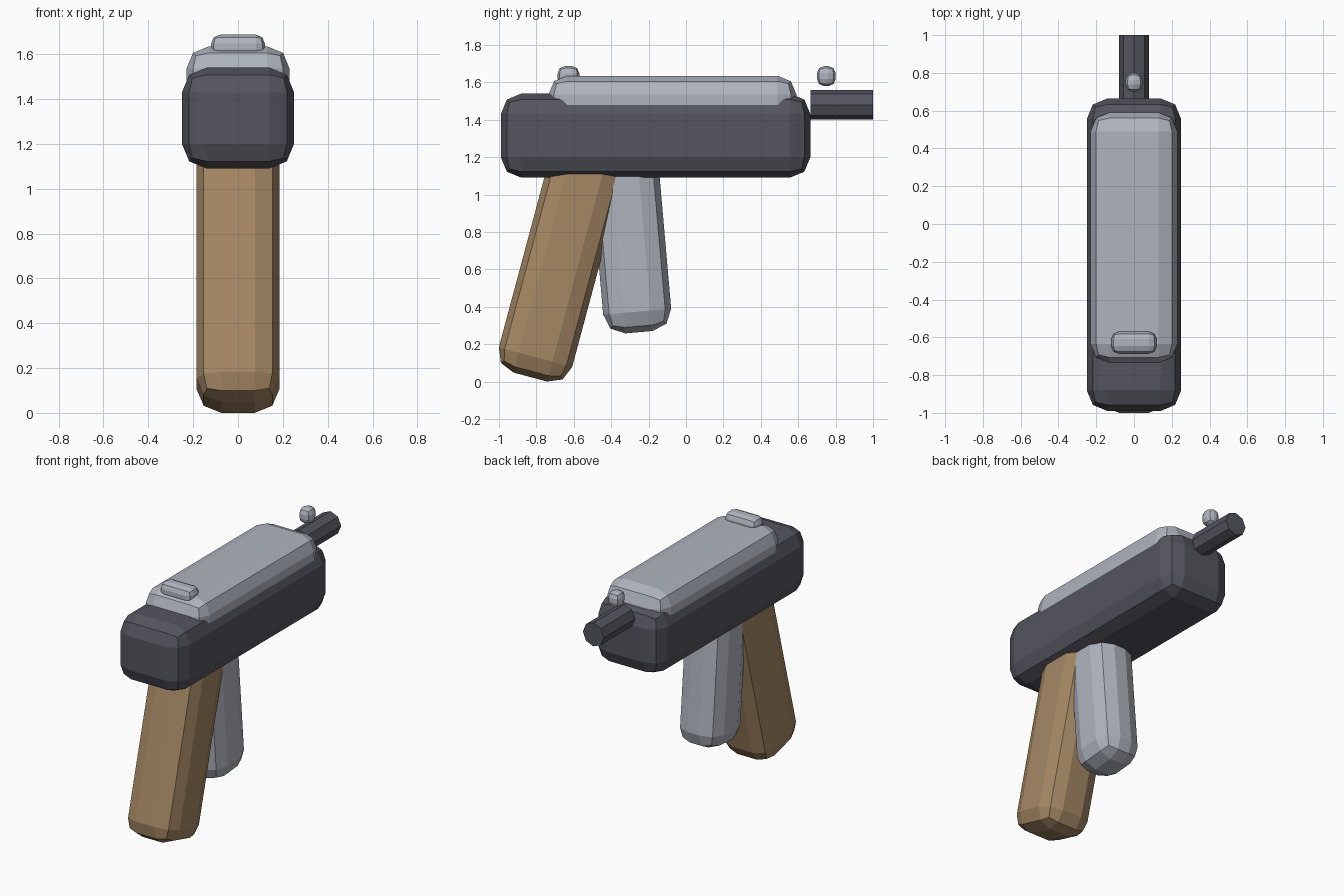
import bpy, bmesh
from math import radians, pi
from mathutils import Matrix, Vector

if "Cube" in bpy.data.objects:
    bpy.data.objects.remove(bpy.data.objects["Cube"])


def material(name, rgb):
    m = bpy.data.materials.new(name)
    m.diffuse_color = (*rgb, 1)
    m.use_nodes = True
    m.node_tree.nodes["Principled BSDF"].inputs["Base Color"].default_value = m.diffuse_color
    return m


DARK = material("dark_metal", (0.09, 0.09, 0.115))
LIGHT = material("light_metal", (0.43, 0.456, 0.515))
WOOD = material("brown_grip", (0.376, 0.246, 0.127))


def finish(bm, name, mat, loc, tilt=0):
    bmesh.ops.recalc_face_normals(bm, faces=bm.faces)
    me = bpy.data.meshes.new(name)
    bm.to_mesh(me)
    bm.free()
    me.materials.append(mat)
    ob = bpy.data.objects.new(name, me)
    ob.location = loc
    ob.rotation_euler.x = tilt
    bpy.context.collection.objects.link(ob)
    return ob


def rounded_box(name, mat, half_x, y, z, bevel, tilt=0):
    """Two-step bevelled box; y and z ranges are measured in the frame tilted about x."""
    size = (2 * half_x, y[1] - y[0], z[1] - z[0])
    bm = bmesh.new()
    bmesh.ops.create_cube(bm, size=1, matrix=Matrix.Diagonal((*size, 1)))
    bmesh.ops.bevel(bm, geom=bm.edges[:], offset=bevel, segments=2,
                    profile=0.5, affect='EDGES')
    centre = Vector((0, sum(y) / 2, sum(z) / 2))
    return finish(bm, name, mat, Matrix.Rotation(tilt, 3, 'X') @ centre, tilt)


# Receiver body and the slide set into its top
rounded_box("body", DARK, 0.25, (-0.99, 0.665), (1.09, 1.54), 0.11)
rounded_box("slide", LIGHT, 0.23, (-0.735, 0.59), (1.30, 1.635), 0.10)

# Raked grip and the magazine leaning the other way
rounded_box("grip", WOOD, 0.185, (-1.014, -0.608), (-0.192, 1.10), 0.11, radians(-15))
rounded_box("magazine", LIGHT, 0.155, (-0.41, -0.045), (0.285, 1.25), 0.11, radians(5))

# Sights
rounded_box("rear_sight", LIGHT, 0.12, (-0.687, -0.57), (1.58, 1.687), 0.04)
rounded_box("front_sight", LIGHT, 0.045, (0.70, 0.80), (1.58, 1.687), 0.038)

# Eight-sided barrel
bm = bmesh.new()
bmesh.ops.create_cone(bm, cap_ends=True, segments=8, radius1=0.08, radius2=0.08,
                      depth=0.335, matrix=Matrix.Rotation(pi / 2, 4, 'X'))
finish(bm, "barrel", DARK, (0, 0.8325, 1.48))
